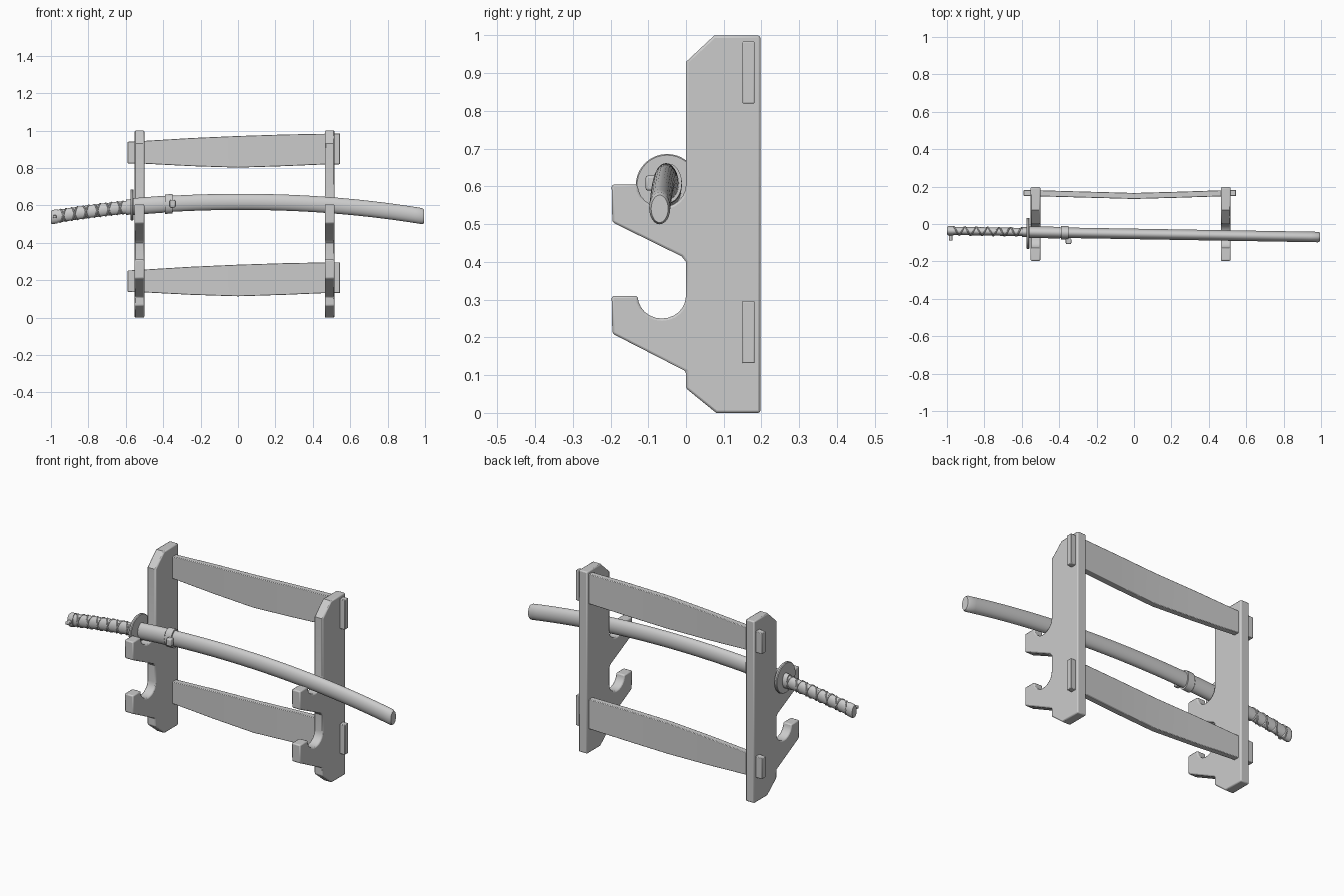
import bpy, bmesh, math
from mathutils import Vector

cube = bpy.data.objects.get("Cube")
if cube:
    bpy.data.objects.remove(cube, do_unlink=True)

GREY = (0.6, 0.6, 0.6, 1)
mat = bpy.data.materials.new("plain_grey")
mat.use_nodes = True
mat.diffuse_color = GREY
mat.node_tree.nodes["Principled BSDF"].inputs["Base Color"].default_value = GREY


def finish(name, bm, bevel=0, angle=35):
    bmesh.ops.recalc_face_normals(bm, faces=bm.faces)
    mesh = bpy.data.meshes.new(name)
    bm.to_mesh(mesh)
    bm.free()
    ob = bpy.data.objects.new(name, mesh)
    bpy.context.collection.objects.link(ob)
    mesh.materials.append(mat)
    if bevel:
        mod = ob.modifiers.new("Soft edges", "BEVEL")
        mod.width = bevel
        mod.segments = 2
        mod.limit_method = "ANGLE"
        mod.angle_limit = math.radians(50)
    bpy.ops.object.select_all(action="DESELECT")
    ob.select_set(True)
    bpy.context.view_layer.objects.active = ob
    bpy.ops.object.shade_smooth_by_angle(angle=math.radians(angle))
    return ob


def loft(name, rings, bevel=0, angle=35):
    """Skin a row of rings and cap both ends."""
    bm = bmesh.new()
    rows = [[bm.verts.new(p) for p in ring] for ring in rings]
    n = len(rows[0])
    for a, b in zip(rows, rows[1:]):
        for i in range(n):
            j = (i + 1) % n
            bm.faces.new((a[i], a[j], b[j], b[i]))
    bm.faces.new(rows[0])
    bm.faces.new(rows[-1])
    return finish(name, bm, bevel, angle)


def oval(x, y, z, ry, rz, n=24):
    turns = [2 * math.pi * i / n for i in range(n)]
    return [(x, y + ry * math.cos(t), z + rz * math.sin(t)) for t in turns]


# Side panels with two cradle arms each
def cradle(z):
    """Arm outline from underside to the cradle's inner wall."""
    pts = [(-0.195, z - 0.1), (-0.197, z), (-0.128, z)]
    for i in range(1, 12):
        t = math.pi * (1 + i / 12)
        pts.append((-0.064 + 0.064 * math.cos(t), z + 0.06 * math.sin(t)))
    return pts + [(0, z)]


outline = [(0.197, 0), (0.08, 0), (0, 0.065), (0, 0.11)]
outline += cradle(0.31) + [(0, 0.4), (-0.012, 0.415)] + cradle(0.605)
outline += [(0, 0.93), (0.075, 1), (0.197, 1)]
for side, x in (("right", -0.527), ("left", 0.49)):
    loft(side + "_side_panel",
         [[(x + d, y, z) for y, z in outline] for d in (-0.026, 0.026)], 0.006)

# Bowed crossbars: x, y centre, bottom, top
STATIONS = [(-0.59, 0.166, 0.825, 0.94), (-0.5, 0.164, 0.823, 0.945),
            (-0.25, 0.157, 0.81, 0.96), (0, 0.15, 0.802, 0.971),
            (0.25, 0.157, 0.81, 0.979), (0.46, 0.164, 0.819, 0.983),
            (0.545, 0.166, 0.82, 0.984)]
for name, drop in (("upper_crossbar", 0), ("lower_crossbar", 0.688)):
    loft(name, [[(x, y + s * 0.016, z - drop) for s, z in
                 ((-1, lo), (1, lo), (1, hi), (-1, hi))]
                for x, y, lo, hi in STATIONS], 0.003)


# Curved centre line shared by every sword part
def centre(x):
    z = 0.619 - 0.079 * abs(x) ** 2.1 + 0.004 * min(x, 0)
    return Vector((x, -0.053 - 0.017 * x, z))


def sword_part(name, x0, x1, ry, rz, steps=1, rounding=0):
    rings = []
    for i in range(steps + 1):
        c = centre(x0 + (x1 - x0) * i / steps)
        rings.append(oval(*c, ry, rz))
    if rounding:
        c = centre(x1)
        rings[-1] = oval(*c, ry * 0.8, rz * 0.85)
        rings.insert(-1, oval(*centre(x1 - rounding), ry, rz))
    return loft(name, rings)


sword_part("scabbard", -0.545, 0.995, 0.028, 0.043, 32, 0.012)
sword_part("scabbard_mouth", -0.56, -0.395, 0.031, 0.045, 6)
sword_part("handle", -0.985, -0.57, 0.022, 0.034, 14)
sword_part("handle_collar", -0.6, -0.57, 0.026, 0.041)
sword_part("pommel", -0.965, -1.0, 0.025, 0.038, 3, -0.008)
sword_part("scabbard_band", -0.39, -0.35, 0.036, 0.052, 2)

# Round hand guard with a thick rim
g = centre(-0.567)
loft("hand_guard", [oval(g.x + d, -0.05, 0.603, r, r, 40) for d, r in
     ((-0.008, 0.07), (-0.008, 0.08), (-0.004, 0.083), (0.004, 0.083),
      (0.008, 0.08), (0.008, 0.07))])


def box(name, c, size, bevel):
    bm = bmesh.new()
    bmesh.ops.create_cube(bm, size=1)
    for v in bm.verts:
        v.co = Vector(c) + Vector(a * b for a, b in zip(v.co, size))
    return finish(name, bm, bevel)


# Cord knob on the scabbard and small peg on the pommel
k = centre(-0.35)
box("cord_knob", (k.x, k.y - 0.045, k.z), (0.03, 0.03, 0.04), 0.006)
p = centre(-0.98)
box("pommel_peg", (p.x, p.y - 0.033, p.z), (0.02, 0.04, 0.016), 0.004)

# Crossed cord wrap along the handle
for name, turn in (("wrap_one", 1), ("wrap_two", -1)):
    curve = bpy.data.curves.new(name, "CURVE")
    curve.dimensions = "3D"
    curve.bevel_depth = 0.0042
    curve.bevel_resolution = 1
    spline = curve.splines.new("POLY")
    count = 150
    spline.points.add(count)
    for i, pt in enumerate(spline.points):
        c = centre(-0.965 + 0.365 * i / count)
        t = turn * 2 * math.pi * 6 * i / count
        pt.co = (c.x, c.y + 0.022 * math.cos(t), c.z + 0.034 * math.sin(t), 1)
    ob = bpy.data.objects.new(name, curve)
    bpy.context.collection.objects.link(ob)
    curve.materials.append(mat)
